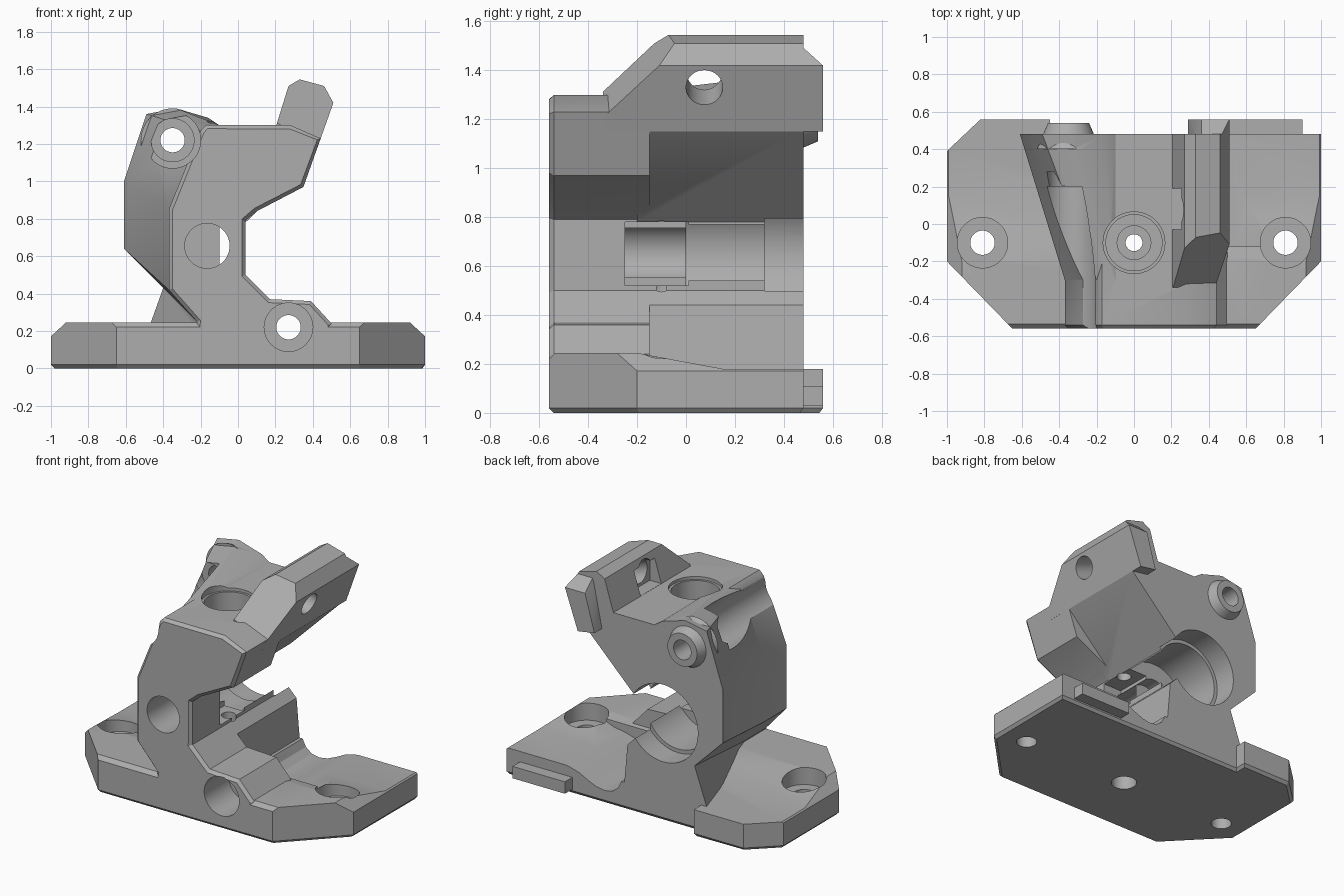
import bpy, bmesh, math
from mathutils import Vector

cube = bpy.data.objects.get("Cube")
if cube:
    bpy.data.objects.remove(cube, do_unlink=True)

grey = bpy.data.materials.new("plain grey")
grey.use_nodes = True
COLOUR = (0.42, 0.42, 0.42, 1)
grey.diffuse_color = COLOUR
grey.node_tree.nodes["Principled BSDF"].inputs["Base Color"].default_value = COLOUR

PLACE = {"X": lambda a, b, t: (t, a, b),
         "Y": lambda a, b, t: (a, t, b),
         "Z": lambda a, b, t: (a, b, t)}


def make_object(name, bm):
    bmesh.ops.recalc_face_normals(bm, faces=bm.faces)
    mesh = bpy.data.meshes.new(name)
    bm.to_mesh(mesh)
    bm.free()
    mesh.materials.append(grey)
    obj = bpy.data.objects.new(name, mesh)
    bpy.context.collection.objects.link(obj)
    return obj


def prism(name, axis, points, start, end, chamfer=0):
    """Extrude an outline along an axis, with an optional chamfer at the start."""
    bm = bmesh.new()
    rings = [[bm.verts.new(PLACE[axis](a, b, t)) for a, b in points]
             for t in (start + chamfer, end)]
    cap = bm.faces.new(rings[0])
    bm.faces.new(rings[1])
    n = len(points)
    for i in range(n):
        j = (i + 1) % n
        bm.faces.new((rings[0][i], rings[0][j], rings[1][j], rings[1][i]))
    bmesh.ops.recalc_face_normals(bm, faces=bm.faces)
    if chamfer:
        bmesh.ops.inset_region(bm, faces=[cap], thickness=chamfer, depth=chamfer)
    return make_object(name, bm)


def hull(name, points):
    bm = bmesh.new()
    for p in points:
        bm.verts.new(p)
    bmesh.ops.convex_hull(bm, input=bm.verts)
    return make_object(name, bm)


def rod(name, start, end, r1, r2=None):
    """Cylinder or cone between two points."""
    start, end = Vector(start), Vector(end)
    bm = bmesh.new()
    bmesh.ops.create_cone(bm, cap_ends=True, segments=48, radius1=r1,
                          radius2=r1 if r2 is None else r2, depth=(end - start).length)
    obj = make_object(name, bm)
    turn = Vector((0, 0, 1)).rotation_difference(end - start)
    obj.data.transform(turn.to_matrix().to_4x4())
    obj.location = (start + end) / 2
    return obj


def box(name, x, y, z):
    return prism(name, "Z", [(x[0], y[0]), (x[1], y[0]), (x[1], y[1]), (x[0], y[1])], *z)


def combine(target, operation, *parts):
    for part in parts:
        part.hide_render = True
        bpy.context.view_layer.update()
        mod = target.modifiers.new("join", "BOOLEAN")
        mod.operation, mod.solver, mod.object = operation, "EXACT", part
        bpy.context.view_layer.objects.active = target
        bpy.ops.object.modifier_apply(modifier=mod.name)
        bpy.data.objects.remove(part, do_unlink=True)


# Base plate: plan outline trimmed by its front and side profiles
bracket = prism("mounting_bracket", "Z", [
    (-.65, -.56), (.65, -.56), (1, -.2), (1, .48), (-.45, .48), (-.45, .56),
    (-.82, .56), (-1, .39), (-1, -.2)], 0, .4, .02)
combine(bracket, "INTERSECT",
        prism("front_trim", "Y", [(-1.1, -.1), (1.1, -.1), (1.1, .08), (.92, .245),
                                  (-.92, .245), (-1.1, .08)], -1, 1),
        prism("side_trim", "X", [(-.7, -.1), (.7, -.1), (.7, .18), (.15, .18),
                                 (-.2, .245), (-.535, .245), (-.6, .18)], -2, 2))

# Upright body: shared left and top edge, different right edges front and rear
spine = [(-.22, .1), (-.22, .25), (-.37, .42), (-.37, .85), (-.2, 1.27), (-.17, 1.3)]
front_body = prism("front_body", "Y", spine + [
    (.28, 1.3), (.442, 1.23), (.35, .97), (.1, .84), (.04, .79), (.04, .5),
    (.17, .37), (.39, .36), (.5, .24), (.5, .1)], -.56, -.15, .02)
rear_body = prism("rear_body", "Y", spine + [
    (.3, 1.3), (.414, 1.15), (.04, .78), (.04, .5), (.1, .44), (.13, .1)], -.2, .48)

# Left bulge, widening towards the back, and the web below it
bulge = hull("left_bulge",
             [(x, .48, z) for x, z in [(-.61, .64), (-.61, 1), (-.49, 1.36), (-.33, 1.39),
                                       (-.16, 1.34), (-.1, 1.3), (-.1, .3), (-.22, .25)]] +
             [(x, -.3, z) for x, z in [(-.37, .42), (-.37, .85), (-.2, 1.27), (-.1, 1.3),
                                       (-.1, .3), (-.22, .25)]])
web = hull("lower_web", [(-.5, .48, .15), (-.4, .48, .43), (-.1, .48, .43), (-.1, .48, .1),
                         (-.22, -.3, .25), (-.22, -.3, .1), (-.1, -.3, .1), (-.1, -.3, .4)])
boss = rod("screw_boss", (-.35, .4, 1.22), (-.35, .54, 1.22), .17, .11)

# Raised arm with a sloping front
arm = prism("raised_arm", "Y", [(.18, 1.22), (.27, 1.51), (.33, 1.545), (.46, 1.51),
                                (.51, 1.42), (.414, 1.15), (.3, 1.15)], -.34, .48)
bm = bmesh.new()
bm.from_mesh(arm.data)
cut = bmesh.ops.bisect_plane(bm, geom=bm.verts[:] + bm.edges[:] + bm.faces[:],
                             plane_co=(.28, -.32, 1.3), plane_no=(.47, -1.08, 1),
                             clear_outer=True)
bmesh.ops.holes_fill(bm, edges=[e for e in bm.edges if e.is_boundary])
bm.to_mesh(arm.data)
bm.free()
arm_tip = hull("arm_tip",
               [(x, .56, z) for x, z in [(.414, 1.15), (.51, 1.42), (.36, 1.42), (.29, 1.17)]] +
               [(x, .46, z) for x, z in [(.414, 1.15), (.51, 1.42), (.46, 1.51), (.36, 1.51),
                                         (.29, 1.17)]])
rear_strip = box("rear_strip", (.51, .9), (.4, .56), (.03, .11))
combine(bracket, "UNION", front_body, rear_body, bulge, web, boss, arm, arm_tip, rear_strip)

# Curved valley behind the lower screw
combine(bracket, "DIFFERENCE", prism("valley", "Y", [
    (.1, .44), (.125, .28), (.14, .19), (.17, .13), (.215, .095), (.27, .085), (.33, .095),
    (.39, .12), (.46, .155), (.53, .175), (.62, .19), (.8, .26), (.8, .5), (.1, .5)],
    -.12, .7))

# Stepped main bore along the body
bore = [(-.7, -.1, .12), (-.1, .05, .12), (0, .33, .235), (.32, .7, .26)]
for y0, y1, r in bore:
    combine(bracket, "DIFFERENCE", rod("bore", (-.165, y0, .655), (-.165, y1, .655), r))
combine(bracket, "DIFFERENCE", box("side_pocket", (-.1, .3), (-.25, .01), (.52, .78)))

# Horizontal screw holes with their head recesses
for x, z, steps in [(.27, .22, [(-.7, -.3, .13), (-.4, .2, .065)]),
                    (-.35, 1.22, [(-.7, .2, .15), (.1, .28, .115), (.2, .7, .065)])]:
    for y0, y1, r in steps:
        combine(bracket, "DIFFERENCE", rod("screw_hole", (x, y0, z), (x, y1, z), r))

# Vertical holes in the plate
for x in (-.81, .81):
    for z0, r in [(-.1, .065), (.13, .135)]:
        combine(bracket, "DIFFERENCE", rod("plate_hole", (x, -.1, z0), (x, -.1, .5), r))

# Central vertical hole with a flat-sided recess on top
recess = rod("top_recess", (0, -.1, 1.15), (0, -.1, 1.29), .15)
combine(recess, "UNION", rod("recess_lip", (0, -.1, 1.28), (0, -.1, 1.4), .165))
combine(recess, "DIFFERENCE", box("recess_flat", (-.3, .3), (.065, .3), (1, 1.5)))
for z0, z1, r in [(-.1, .2, .08), (.1, 1.25, .045), (1, 1.2, .09)]:
    combine(bracket, "DIFFERENCE", rod("centre_hole", (0, -.1, z0), (0, -.1, z1), r))
combine(bracket, "DIFFERENCE", recess)

# Tilted cross hole and nut slot in the arm
combine(bracket, "DIFFERENCE",
        rod("arm_hole", (.665, .075, 1.26), (.15, .075, 1.453), .075),
        box("nut_slot", (.1, .29), (-.03, .19), (1.301, 1.46)))

bpy.ops.object.select_all(action="DESELECT")
bracket.select_set(True)
bpy.context.view_layer.objects.active = bracket
bracket.hide_render = False
bpy.ops.object.shade_smooth_by_angle(angle=math.radians(25))
